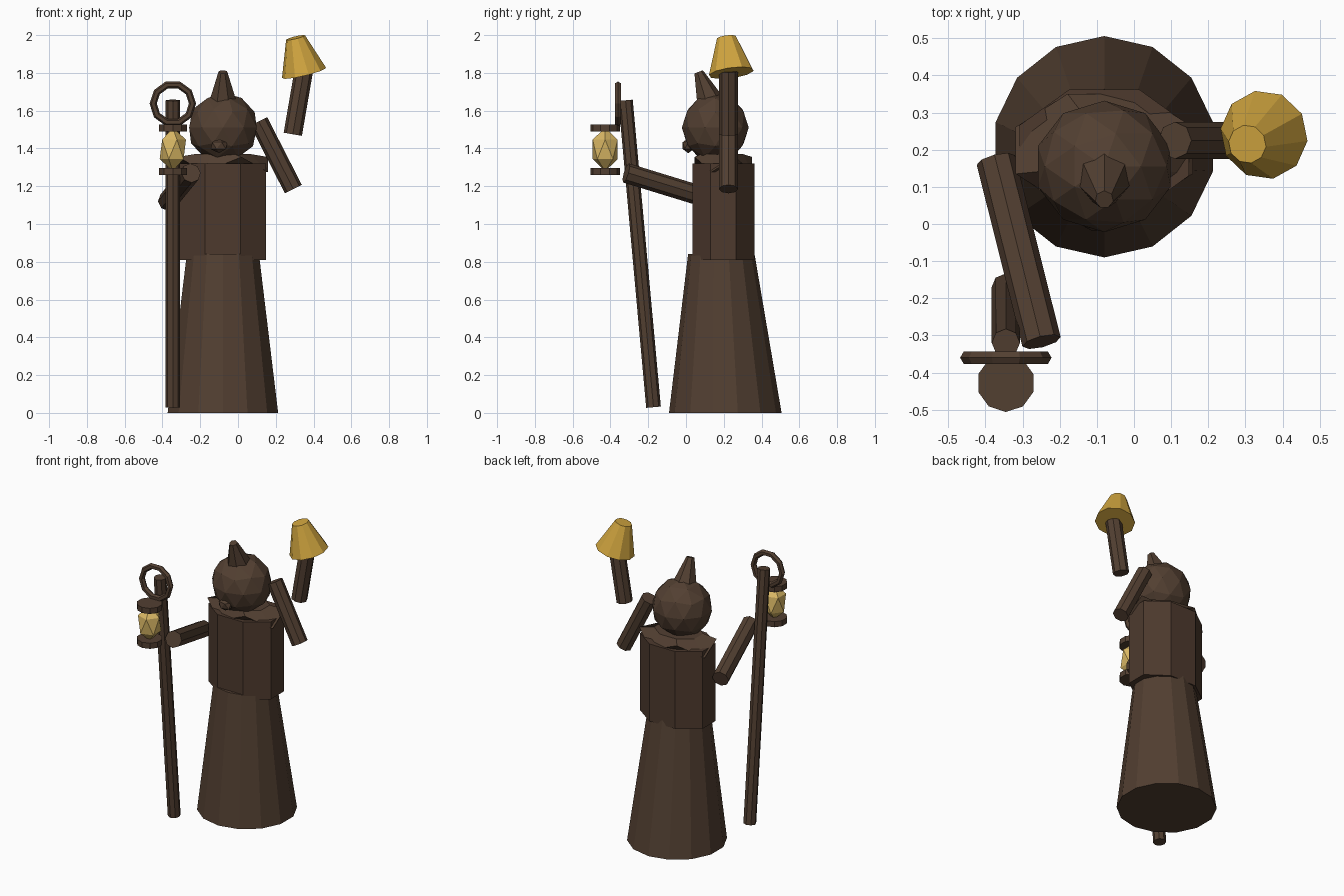
import bpy, bmesh, math
from mathutils import Vector, Matrix

if "Cube" in bpy.data.objects:
    bpy.data.objects.remove(bpy.data.objects["Cube"])


def mat(name, rgb):
    m = bpy.data.materials.new(name)
    m.diffuse_color = (*rgb, 1)
    m.use_nodes = True
    m.node_tree.nodes["Principled BSDF"].inputs["Base Color"].default_value = m.diffuse_color
    return m


BROWN = mat("brown", (0.085, 0.05, 0.031))
CLOTH = mat("cloth", (0.075, 0.042, 0.027))
GOLD = mat("gold", (0.64, 0.38, 0.05))
GLOW = mat("glow", (0.70, 0.48, 0.13))


def finish(bm, name, material):
    bmesh.ops.recalc_face_normals(bm, faces=bm.faces)
    me = bpy.data.meshes.new(name)
    bm.to_mesh(me)
    bm.free()
    me.materials.append(material)
    ob = bpy.data.objects.new(name, me)
    bpy.context.collection.objects.link(ob)
    return ob


def rod(name, p, q, r1, r2, n, material):
    """Capped cylinder or cone running from p to q."""
    p, q = Vector(p), Vector(q)
    rot = (q - p).to_track_quat('Z', 'Y').to_matrix().to_4x4()
    bm = bmesh.new()
    bmesh.ops.create_cone(bm, cap_ends=True, segments=n, radius1=r1, radius2=r2,
                          depth=(q - p).length,
                          matrix=Matrix.Translation((p + q) / 2) @ rot)
    return finish(bm, name, material)


def ball(name, c, size, sub, material):
    bm = bmesh.new()
    bmesh.ops.create_icosphere(bm, subdivisions=sub, radius=1,
                               matrix=Matrix.Translation(c) @ Matrix.Diagonal((*size, 1)))
    return finish(bm, name, material)


def loft(name, rings, n, material, phase=0.0):
    """Stack of elliptical rings (cx, cy, rx, ry, z, zigzag), capped at both ends."""
    bm = bmesh.new()
    loops = []
    for cx, cy, rx, ry, z, zig in rings:
        loops.append([bm.verts.new((cx + rx * math.sin(a), cy + ry * math.cos(a),
                                    z + zig * (-1) ** i))
                      for i in range(n) for a in [2 * math.pi * i / n + phase]])
    for a, b in zip(loops, loops[1:]):
        for i in range(n):
            j = (i + 1) % n
            bm.faces.new((a[i], a[j], b[j], b[i]))
    bm.faces.new(loops[0])
    bm.faces.new(loops[-1])
    return finish(bm, name, material)


# Robe: long skirt and eight-sided torso
loft("skirt", [(-.08, .208, .30, .298, 0, 0), (-.08, .187, .196, .176, .84, 0)], 14, BROWN)
k = 1 / math.cos(math.pi / 8)
loft("torso", [(-.08, .198, .228 * k, .164 * k, .81, 0),
               (-.08, .198, .228 * k, .164 * k, 1.32, 0)], 8, CLOTH, math.pi / 8)

# Ragged collar
loft("collar", [(-.08, .198, .20, .12, 1.28, 0), (-.08, .198, .258, .165, 1.315, -.04),
                (-.08, .19, .16, .12, 1.37, 0)], 8, BROWN, math.pi / 8)

# Hooded head with leaning peak and small nose
ball("head", (-.08, .155, 1.51), (.188, .177, .185), 2, BROWN)
rod("hood_peak", (-.08, .135, 1.62), (-.08, .066, 1.805), .085, .025, 7, BROWN)
ball("nose", (-.10, .012, 1.415), (.05, .035, .04), 1, BROWN)

# Arm holding the staff
rod("staff_arm", (-.372, .172, 1.12), (-.249, -.317, 1.27), .053, .053, 8, BROWN)

# Raised arm in two pieces, with the shade on top
rod("raised_upper_arm", (.11, .225, 1.543), (.293, .225, 1.185), .05, .05, 8, BROWN)
rod("raised_forearm", (.29, .225, 1.475), (.348, .225, 1.81), .049, .049, 8, BROWN)
rod("shade", (.35, .24, 1.80), (.305, .215, 1.987), .121, .052, 10, GOLD)

# Leaning staff
rod("staff", (-.345, -.172, .03), (-.345, -.32, 1.655), .039, .038, 8, BROWN)

# Ring at the staff head: ten segments, standing upright
bm = bmesh.new()
N, M, R, r = 10, 6, .104, .019
grid = [[bm.verts.new((-.345 + (R + r * math.cos(v)) * math.cos(u), -.36 + r * math.sin(v),
                       1.637 + (R + r * math.cos(v)) * math.sin(u)))
         for v in [2 * math.pi * j / M for j in range(M)]]
        for u in [2 * math.pi * i / N for i in range(N)]]
for i in range(N):
    for j in range(M):
        a, b = grid[i], grid[(i + 1) % N]
        bm.faces.new((a[j], b[j], b[(j + 1) % M], a[(j + 1) % M]))
finish(bm, "staff_ring", BROWN)

# Lantern: glowing core between two caps
ball("lantern_glow", (-.345, -.428, 1.395), (.078, .078, .115), 1, GLOW)
for name, z in (("lantern_top", 1.49), ("lantern_base", 1.26)):
    rod(name, (-.345, -.428, z), (-.345, -.428, z + .037), .078, .078, 10, BROWN)
